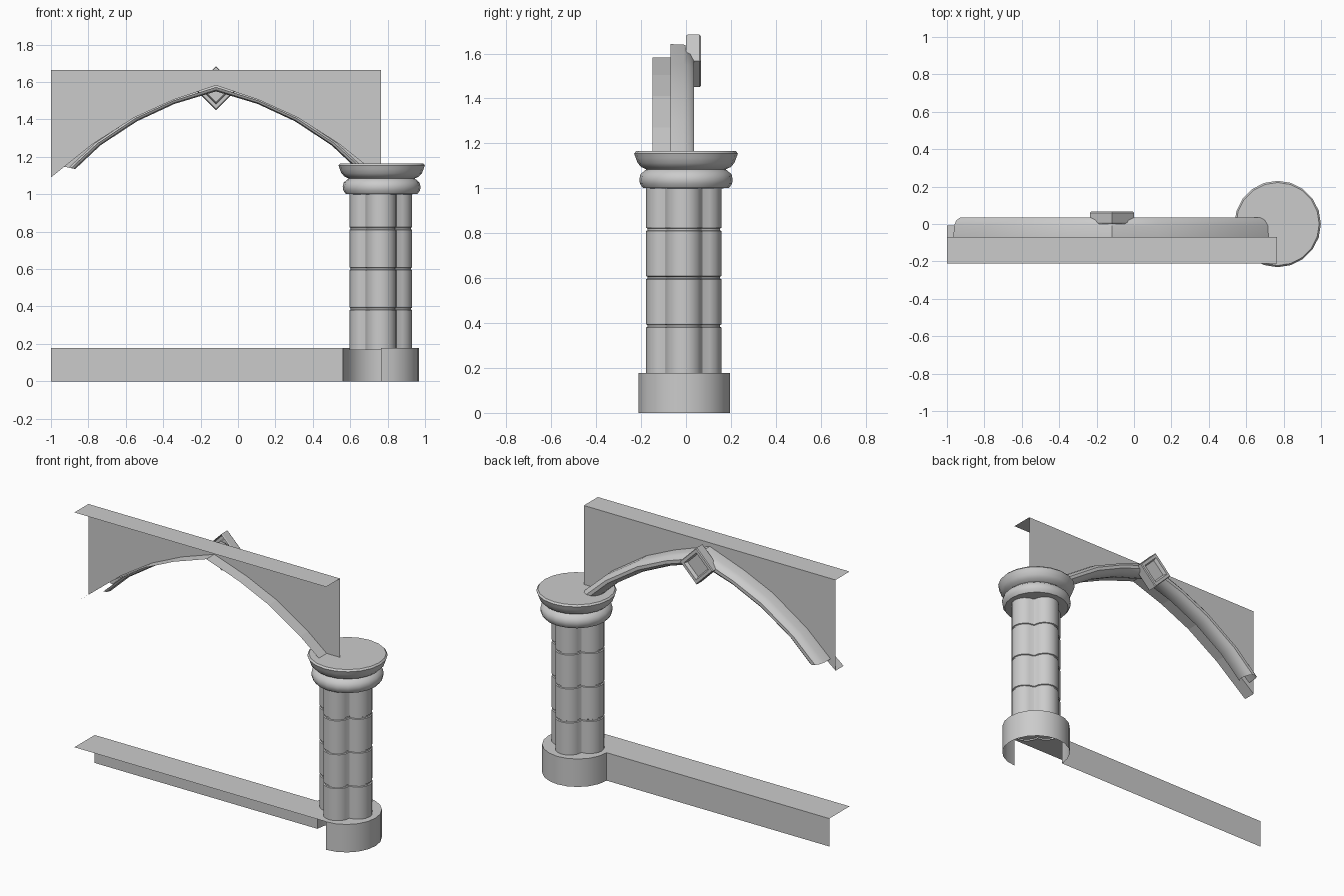
import bpy
from math import sin, cos, pi, radians

if "Cube" in bpy.data.objects:
    bpy.data.objects.remove(bpy.data.objects["Cube"])

TOP, WALL_Y, FRONT_Y, BASE_Z, BASE_Y = 1.665, -0.07, -0.21, 0.177, -0.007
LEFT, RIGHT = -1.0, 0.765
MID = (LEFT + RIGHT) / 2


def make(name, verts, faces, smooth=None):
    me = bpy.data.meshes.new(name)
    me.from_pydata(verts, [], faces)
    me.update()
    ob = bpy.data.objects.new(name, me)
    bpy.context.collection.objects.link(ob)
    if smooth:
        bpy.ops.object.select_all(action='DESELECT')
        ob.select_set(True)
        bpy.context.view_layer.objects.active = ob
        bpy.ops.object.shade_smooth_by_angle(angle=radians(smooth))
    return ob


def loft(name, rings, closed=True, caps=False, smooth=None):
    """Skin a list of equally long point rings."""
    n = len(rings[0])
    verts = [p for r in rings for p in r]
    faces = []
    for i in range(len(rings) - 1):
        for j in range(n if closed else n - 1):
            k = (j + 1) % n
            faces.append((i * n + j, i * n + k, (i + 1) * n + k, (i + 1) * n + j))
    if caps:
        faces.append(tuple(reversed(range(n))))
        faces.append(tuple(range(len(verts) - n, len(verts))))
    return make(name, verts, faces, smooth)


def mirror_path(half):
    """Complete a left half path (ending at the apex) about the arch centre."""
    return half + [(2 * MID - x, z) for x, z in reversed(half[:-1])]


# Plinth: open three-quarter drum with its top, plus the low wall and ledge
cx, cy, r = 0.765, BASE_Y, 0.204
arc = [(cx + r * cos(radians(a)), cy + r * sin(radians(a))) for a in range(-90, 181, 18)]
loft("plinth_drum", [[(x, y, 0) for x, y in arc], [(x, y, BASE_Z) for x, y in arc]],
     closed=False, smooth=35)
fan = [(cx, cy, BASE_Z)] + [(x, y, BASE_Z) for x, y in arc]
make("plinth_top", fan, [(0, i, i + 1) for i in range(1, len(arc))])
loft("low_wall", [[(x, BASE_Y, 0), (x, BASE_Y, BASE_Z), (x, FRONT_Y, BASE_Z)]
                  for x in (LEFT, cx - r)], closed=False)
loft("ledge_end", [[(x, BASE_Y, BASE_Z), (x, FRONT_Y, BASE_Z)] for x in (cx - r, RIGHT)],
     closed=False)


# Clustered shaft: four half-round lobes with shallow joint grooves
def cluster(z, inset=0.0, d=0.084, steps=8):
    pts = []
    for q in range(4):
        base = q * pi / 2
        for i in range(steps + 1):
            a = base - pi / 2 + pi * i / steps
            rad = d - 0.0005 - inset
            pts.append((0.764 + d * cos(base) + rad * cos(a),
                        -0.01 + d * sin(base) + rad * sin(a), z))
    return pts


rings = [cluster(BASE_Z - 0.01)]
for z in (0.387, 0.602, 0.817):
    rings += [cluster(z - 0.007), cluster(z - 0.004, 0.006),
              cluster(z + 0.004, 0.006), cluster(z + 0.007)]
rings.append(cluster(1.02))
loft("clustered_shaft", rings, smooth=35)

# Capital: turned profile (radius, height)
profile = [(0.165, 1.0), (0.192, 1.002), (0.205, 1.02), (0.208, 1.04), (0.203, 1.062),
           (0.185, 1.078), (0.176, 1.084), (0.198, 1.094), (0.215, 1.112),
           (0.224, 1.135), (0.231, 1.155), (0.222, 1.165)]
N = 20
loft("capital", [[(0.768 + q * cos(2 * pi * i / N), q * sin(2 * pi * i / N), z)
                  for i in range(N)] for q, z in profile], caps=True, smooth=40)

# Spandrel wall, top ledge and arch soffit
edge = mirror_path([(LEFT, 1.09), (-0.775, 1.27), (-0.555, 1.41), (-0.345, 1.505), (MID, 1.582)])
loft("spandrel_wall", [[(x, WALL_Y, z), (x, WALL_Y, TOP)] for x, z in edge], closed=False)
loft("top_ledge", [[(x, WALL_Y, TOP), (x, FRONT_Y, TOP)] for x in (LEFT, RIGHT)], closed=False)
loft("arch_soffit", [[(x, WALL_Y, z), (x, -0.15, z)] for x, z in edge], closed=False)

# Arch moulding: section swept between inner and outer curves
inner = mirror_path([(-0.87, 1.135), (-0.735, 1.262), (-0.54, 1.39), (-0.34, 1.483), (MID, 1.55)])
outer = mirror_path([(-0.965, 1.155), (-0.80, 1.305), (-0.56, 1.465), (-0.36, 1.555), (MID, 1.642)])
section = [(0.25, -0.07), (0.08, -0.062), (0.0, -0.035), (0.04, -0.005), (0.16, 0.02),
           (0.36, 0.035), (0.62, 0.035), (0.84, 0.02), (0.97, -0.01), (1.0, -0.07)]
loft("arch_moulding", [[(a + t * (c - a), y, b + t * (d - b)) for t, y in section]
                       for (a, b), (c, d) in zip(inner, outer)], closed=False, smooth=35)

# Diamond boss at the crown, with a raised frame and sunken panel
boss = [(0.112, 0.0), (0.117, 0.008), (0.117, 0.06), (0.111, 0.066),
        (0.086, 0.066), (0.074, 0.045)]
rings = [[(MID + q * cos(k * pi / 2), y, 1.567 + q * sin(k * pi / 2)) for k in range(4)]
         for q, y in boss]
ob = loft("crown_boss", rings)
ob.data.materials.clear()
make("crown_boss_panel", rings[-1], [(3, 2, 1, 0)])
